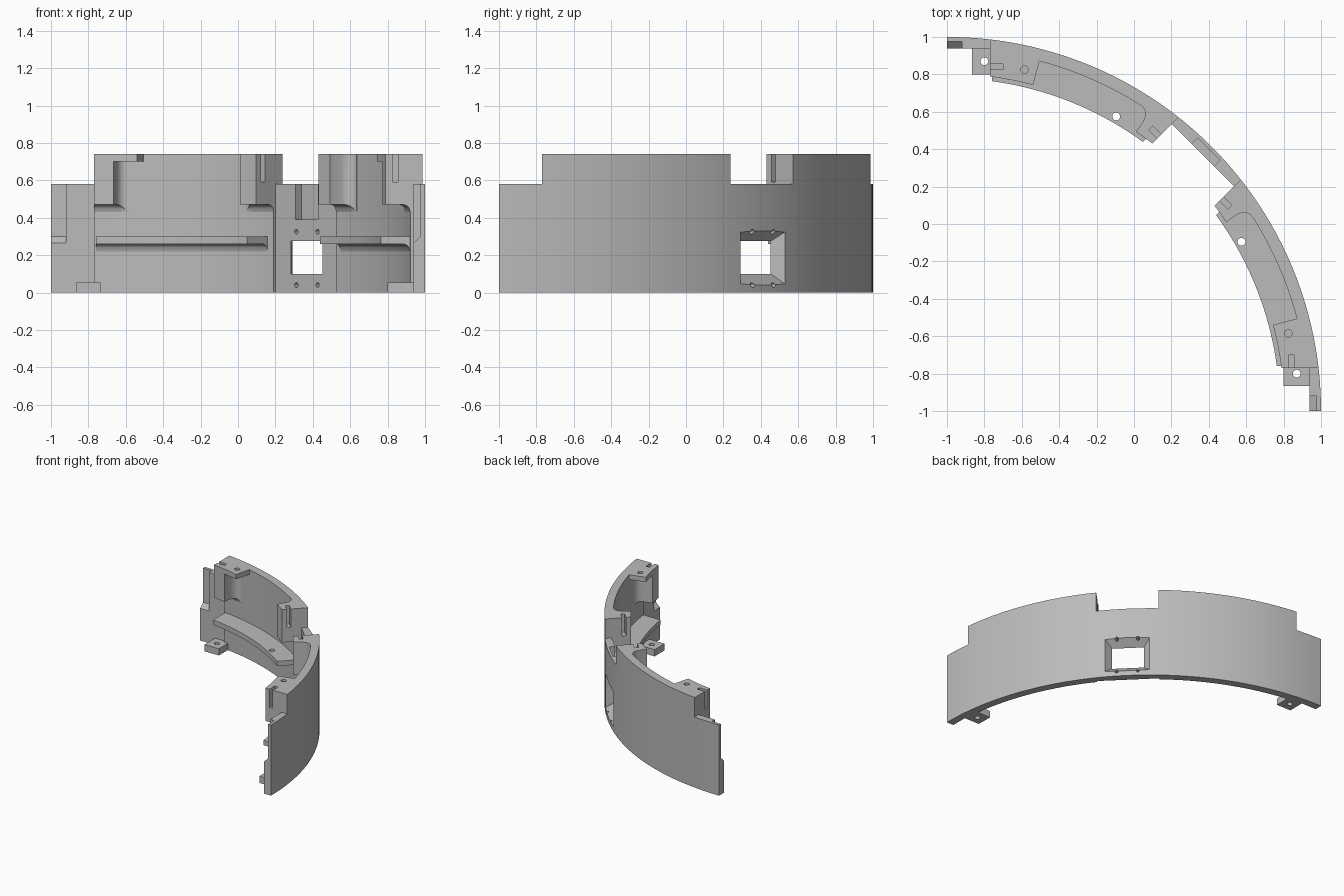
import bpy, bmesh
from math import sin, cos, radians, degrees, sqrt, pi
from mathutils import Vector

old = bpy.data.objects.get("Cube")
if old:
    bpy.data.objects.remove(old, do_unlink=True)

gray = bpy.data.materials.new("plain gray")
gray.use_nodes = True
gray.diffuse_color = (0.5, 0.5, 0.5, 1)
gray.node_tree.nodes["Principled BSDF"].inputs["Base Color"].default_value = (0.5, 0.5, 0.5, 1)

INNER, OUTER, TOP, REBATE = 1.935, 2.0, 0.74, 0.58
NOTCH, END = 0.236, -0.77


def polar(r, phi, z):
    """Point on the ring; phi in degrees from the +y end."""
    return Vector((r * sin(radians(phi)) - 1, r * cos(radians(phi)) - 1, z))


def diag(d, t, z):
    """Point at distance d along the ring's diagonal, t sideways."""
    return Vector(((d - t) / sqrt(2) - 1, (d + t) / sqrt(2) - 1, z))


def loft(name, loops, swap=False):
    """Join matching closed loops into a capped solid, optionally mirrored on the diagonal."""
    bm = bmesh.new()
    rings = [[bm.verts.new((p.y, p.x, p.z) if swap else p) for p in loop] for loop in loops]
    for a, b in zip(rings, rings[1:]):
        for i in range(len(a)):
            j = (i + 1) % len(a)
            bm.faces.new((a[i], a[j], b[j], b[i]))
    bm.faces.new(rings[0])
    bm.faces.new(rings[-1])
    bmesh.ops.recalc_face_normals(bm, faces=bm.faces)
    mesh = bpy.data.meshes.new(name)
    bm.to_mesh(mesh)
    bm.free()
    mesh.materials.append(gray)
    obj = bpy.data.objects.new(name, mesh)
    bpy.context.collection.objects.link(obj)
    return obj


def box(x0, x1, y0, y1, z0, z1, swap=False, frame=lambda x, y, z: Vector((x, y, z)), name="cutter"):
    corners = ((x0, y0), (x1, y0), (x1, y1), (x0, y1))
    return loft(name, [[frame(x, y, z) for x, y in corners] for z in (z0, z1)], swap)


def dbox(d0, d1, t0, t1, z0, z1, swap=False):
    return box(d0, d1, t0, t1, z0, z1, swap, diag)


def hole(x, y, r, z0, z1, swap=False):
    ring = [2 * pi * k / 20 for k in range(20)]
    return loft("cutter", [[Vector((x + r * cos(a), y + r * sin(a), z)) for a in ring]
                           for z in (z0, z1)], swap)


def cut(obj, cutters):
    for c in cutters:
        m = obj.modifiers.new("cut", 'BOOLEAN')
        m.operation, m.solver, m.object = 'DIFFERENCE', 'EXACT', c
    bpy.context.view_layer.update()
    done = bpy.data.meshes.new_from_object(obj.evaluated_get(bpy.context.evaluated_depsgraph_get()))
    obj.modifiers.clear()
    obj.data = done
    for c in cutters:
        bpy.data.objects.remove(c, do_unlink=True)


def span(a, b, n):
    return [a + (b - a) * k / n for k in range(n + 1)]


def section(phi, r_in, under, top, fillet=0.04):
    """Bracket cross-section with a filleted underside running into the wall."""
    start = INNER - fillet
    pts = [(INNER + 0.01, top), (r_in, top)]
    if r_in < start:
        pts.append((r_in, under))
    for r in span(max(r_in, start), INNER, 6):
        pts.append((r, under - fillet + sqrt(max(0, fillet ** 2 - (r - start) ** 2))))
    if r_in >= start:
        pts.insert(2, (r_in, pts[2][1] + 0.001))
    pts.append((INNER + 0.01, under - fillet))
    return [polar(r, phi, z) for r, z in pts]


def block(name, phi_far, phi_face, swap):
    """Upper block whose pocket side blends into the wall with a round corner."""
    sign = 1 if phi_face > phi_far else -1
    rad = 0.06
    loops = [section(p, 1.803, 0.47, TOP) for p in span(phi_far, phi_face, 5)]
    for s in span(0, rad, 8):
        r = INNER - rad + sqrt(max(0, rad ** 2 - (rad - s) ** 2))
        phi = phi_face + sign * degrees(s / INNER)
        # keep the same point count in every loop by splitting the inner edge
        loops.append(section(phi, min(r, INNER - 0.001), 0.47, TOP))
    return loft(name, loops, swap)


# Curved outer wall
wall = loft("curved_wall", [[polar(r, p, z) for r, z in
            ((INNER, 0), (OUTER, 0), (OUTER, TOP), (INNER, TOP))] for p in span(0, 90, 60)])
cutters = [dbox(1.7, 2.2, -NOTCH, NOTCH, REBATE, 1),          # centre notch
           dbox(1.7, INNER, -NOTCH, NOTCH, -1, 1),            # flat behind the window
           dbox(1.8, 1.98, -0.085, 0.085, 0.39, 1)]           # slot above the window
# Window flaring outward
cutters.append(loft("cutter", [[diag(d, t, z) for t, z in
               ((-w, a), (w, a), (w, b), (-w, b))] for d, w, a, b in
               ((1.925, 0.115, 0.095, 0.28), (1.935, 0.12, 0.1, 0.275),
                (1.995, 0.17, 0.045, 0.325), (2.05, 0.21, 0.0, 0.37))]))
# Screw holes at the window corners
for t in (-0.08, 0.08):
    for z in (0.04, 0.325):
        cutters.append(loft("cutter", [[diag(d, t + 0.013 * cos(2 * pi * k / 12),
                       z + 0.013 * sin(2 * pi * k / 12)) for k in range(12)] for d in (1.8, 2.1)]))
for swap in (False, True):
    cutters.append(box(-1.2, END, 0.5, 1.2, REBATE, 1, swap))    # lowered end
    cutters.append(box(-1.2, END, 0.5, 0.937, -1, 1, swap))      # flat inside the end
    lap = [(0.9, 0.23), (0.975, 0.3), (0.975, 1), (0.9, 1)]      # lap joint, sloped floor
    cutters.append(loft("cutter", [[Vector((x, y, z)) for y, z in lap] for x in (-1.2, -0.92)], swap))
cut(wall, cutters)

for swap in (False, True):
    side = "left" if swap else "right"

    # Block at the end of the wall, with key slot
    end_block = block("end_block_" + side, 6, 10.7, swap)
    cut(end_block, [box(-1.2, END, 0.5, 1.2, -1, 1, swap),
                    box(-1, -0.70, 0.825, 0.855, 0.59, 1, swap)])

    # Thin screw plate overhanging the pocket
    plate = loft("top_plate_" + side, [[polar(r, p, z) for r, z in
                 ((1.803, 0.70), (1.94, 0.70), (1.94, TOP), (1.803, TOP))]
                 for p in span(10.7, 14.8, 4)], swap)
    cut(plate, [hole(-0.585, 0.825, 0.02, 0.5, 1, swap)])

    # Block beside the notch, with key slot
    notch_block = block("notch_block_" + side, 39.5, 34.1, swap)
    cut(notch_block, [dbox(1.6, 2.1, -0.3, NOTCH, -1, 1, swap),
                      dbox(1.825, 1.855, 0, 0.3, 0.59, 1, swap)])

    # Curved shelf
    shelf = loft("shelf_" + side, [section(p, 1.78, 0.26, 0.30) for p in span(5, 39, 24)], swap)
    cut(shelf, [box(-1.2, -0.76, 0.5, 1.2, -1, 1, swap),
                dbox(1.6, 2.1, -0.3, 0.276, -1, 1, swap),
                hole(-0.095, 0.575, 0.021, 0, 1, swap)])

    # Screw tab at the foot
    tab = box(-0.865, -0.735, 0.80, 0.942, 0, 0.055, swap, name="foot_tab_" + side)
    cut(tab, [hole(-0.80, 0.87, 0.021, -1, 1, swap)])

# Smooth shading with sharp edges kept
for obj in bpy.context.scene.objects:
    obj.select_set(obj.type == 'MESH')
bpy.context.view_layer.objects.active = wall
bpy.ops.object.shade_smooth_by_angle(angle=radians(25))
